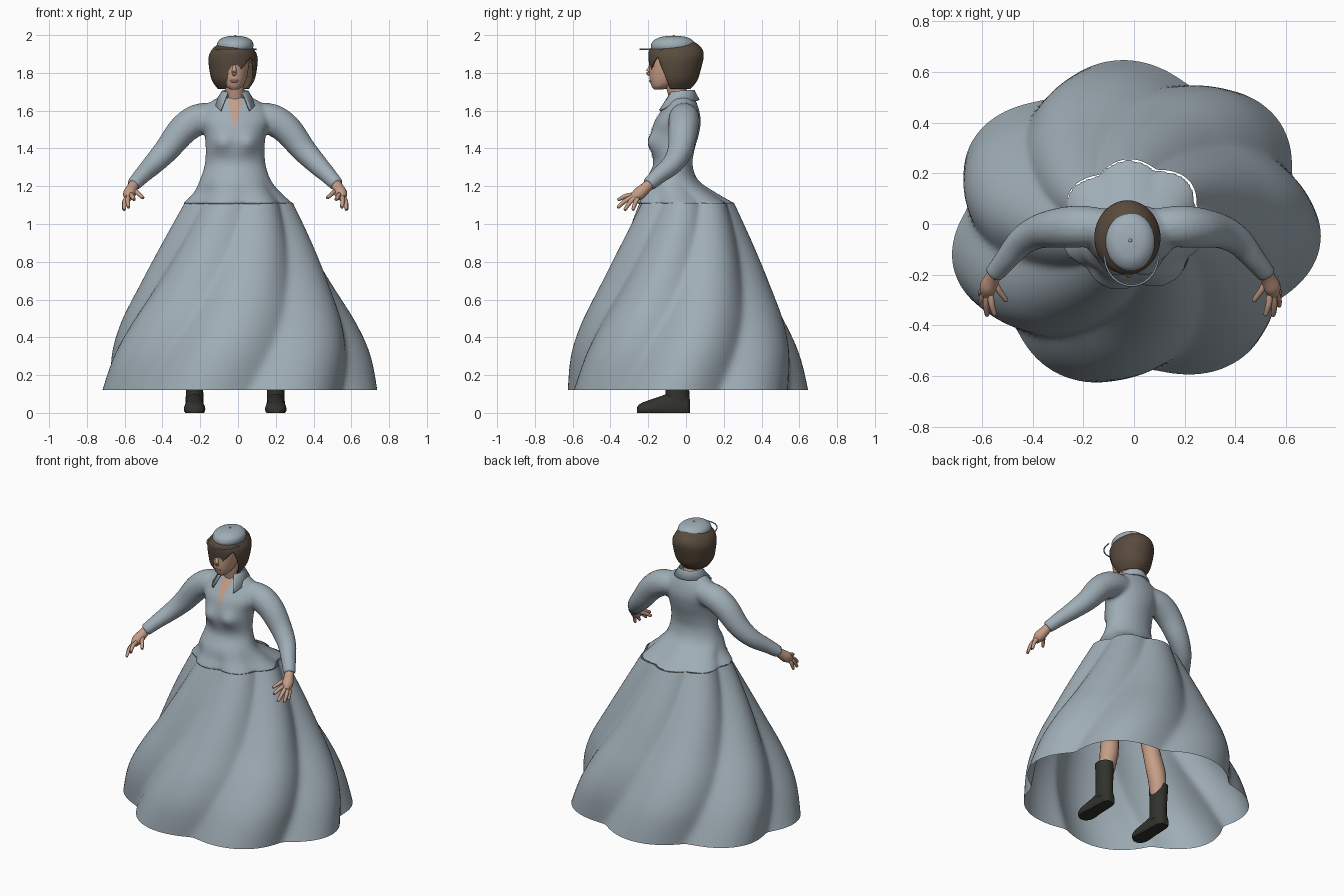
import bpy, bmesh, math
from mathutils import Vector

if "Cube" in bpy.data.objects:
    bpy.data.objects.remove(bpy.data.objects["Cube"])

CX = -0.015                      # centre line of the body
TWIST = math.tau / 7             # one full pleat from hem to waist


def material(name, r, g, b):
    m = bpy.data.materials.new(name)
    m.use_nodes = True
    m.diffuse_color = (r, g, b, 1)
    bsdf = m.node_tree.nodes["Principled BSDF"]
    bsdf.inputs["Base Color"].default_value = (r, g, b, 1)
    bsdf.inputs["Roughness"].default_value = 0.7
    return m


CLOTH = material("blue_grey_cloth", 0.35, 0.42, 0.47)
SKIN = material("skin", 0.56, 0.34, 0.24)
HAIR = material("brown_hair", 0.10, 0.07, 0.047)
LEATHER = material("dark_leather", 0.03, 0.032, 0.025)
LIPS = material("lips", 0.36, 0.15, 0.12)
EYES = material("dark_eyes", 0.05, 0.035, 0.03)


def spline(rows, k=5):
    """Smooth path through rows of any length."""
    p = [Vector(r) for r in rows]
    p = [p[0]] + p + [p[-1]]
    out = []
    for a, b, c, d in zip(p, p[1:], p[2:], p[3:]):
        for i in range(k):
            t = i / k
            out.append(0.5 * (2 * b + (c - a) * t + (2 * a - 5 * b + 4 * c - d) * t * t
                              + (3 * b - a - 3 * c + d) * t ** 3))
    return out + [p[-1]]


def skin_rows(name, rows, mat, closed=True, caps=(True, True)):
    """Bridge rows of points into a smooth mesh object."""
    bm = bmesh.new()
    vs = [[bm.verts.new(p) for p in row] for row in rows]
    n = len(vs[0])
    for lo, hi in zip(vs, vs[1:]):
        for j in range(n if closed else n - 1):
            k = (j + 1) % n
            bm.faces.new((lo[j], lo[k], hi[k], hi[j]))
    if caps[0]:
        bm.faces.new(vs[0][::-1])
    if caps[1]:
        bm.faces.new(vs[-1])
    bmesh.ops.recalc_face_normals(bm, faces=bm.faces)
    me = bpy.data.meshes.new(name)
    bm.to_mesh(me)
    bm.free()
    me.materials.append(mat)
    ob = bpy.data.objects.new(name, me)
    bpy.context.collection.objects.link(ob)
    pick([ob])
    bpy.ops.object.shade_smooth_by_angle(angle=math.radians(50))
    return ob


def pick(obs):
    bpy.ops.object.select_all(action='DESELECT')
    for o in obs:
        o.select_set(True)
    bpy.context.view_layer.objects.active = obs[0]


def join(name, obs):
    pick(obs)
    bpy.ops.object.join()
    obs[0].name = name
    return obs[0]


def loft(name, rows, mat, seg=32, caps=(True, True), k=5):
    """Stacked ovals: x, y, z, rx, ry and optionally pleat depth and twist."""
    rings = []
    for r in spline([tuple(r) + (0, 0) if len(r) == 5 else r for r in rows], k):
        ring = []
        for i in range(seg):
            a = math.tau * i / seg
            wave = math.sqrt(math.sin(3.5 * (a - math.radians(18.5) - r[6])) ** 2 + 0.012)
            f = 1 + r[5] * (min(wave, 1) - 1)
            ring.append((r[0] + r[3] * f * math.cos(a), r[1] + r[4] * f * math.sin(a), r[2]))
        rings.append(ring)
    return skin_rows(name, rings, mat, caps=caps)


def tube(name, pts, mat, seg=16, k=4):
    """Round limb through x, y, z, radius."""
    p = spline(pts, k)
    rings = []
    for i, q in enumerate(p):
        d = p[min(i + 1, len(p) - 1)].xyz - p[max(i - 1, 0)].xyz
        rot = d.to_track_quat('Z', 'Y')
        rings.append([q.xyz + rot @ Vector((q[3] * math.cos(math.tau * j / seg),
                                            q[3] * math.sin(math.tau * j / seg), 0))
                      for j in range(seg)])
    return skin_rows(name, rings, mat)


def ball(name, c, r, mat):
    rows = []
    for i in range(9):
        t = math.pi * (i + 0.2) / 8.4
        rows.append((c[0], c[1], c[2] - r[2] * math.cos(t), r[0] * math.sin(t), r[1] * math.sin(t)))
    return loft(name, rows, mat, 20, k=1)


# Pleated, twisted skirt
profile = [(1.11, .395), (.94, .515), (.68, .70), (.48, .85), (.31, .945), (.12, 1.0)]
loft("skirt", [(0, 0, z, .74 * s, .648 * s, .12, TWIST * (z - .12) / .99) for z, s in profile],
     CLOTH, 168, (False, False), 8)

# Bodice with flared peplum, fused with the sleeves
torso = loft("bodice", [
    (-.004, -.004, 1.105, .30, .27, .13, TWIST), (-.006, -.04, 1.165, .235, .20, .08, TWIST),
    (CX, -.075, 1.23, .19, .142, .02, TWIST), (CX, -.07, 1.31, .162, .105, 0, TWIST),
    (CX, -.068, 1.39, .156, .112, 0, TWIST), (CX, -.058, 1.47, .162, .125, 0, TWIST),
    (CX, -.045, 1.54, .185, .123, 0, TWIST), (CX, -.03, 1.60, .175, .10, 0, TWIST),
    (CX, -.022, 1.65, .125, .075, 0, TWIST), (CX, -.022, 1.68, .065, .058, 0, TWIST)], CLOTH, 84)
for v in torso.data.vertices:            # bust
    if v.co.y < -.05:
        for s in (-1, 1):
            d = ((v.co.x - CX - s * .075) / .055) ** 2 + ((v.co.z - 1.43) / .05) ** 2
            v.co.y -= .032 * math.exp(-d)
sleeves = [tube("sleeve", [
    (CX + s * .09, -.01, 1.57, .07), (CX + s * .19, -.01, 1.555, .083), (CX + s * .275, -.015, 1.50, .08),
    (CX + s * .36, -.03, 1.395, .068), (CX + s * .43, -.07, 1.32, .057), (CX + s * .49, -.14, 1.26, .046),
    (CX + s * .54, -.2, 1.207, .038)], CLOTH) for s in (-1, 1)]
bodice = join("bodice", [torso] + sleeves)
rm = bodice.modifiers.new("fuse", 'REMESH')
rm.mode, rm.voxel_size, rm.use_smooth_shade = 'VOXEL', .011, True
sm = bodice.modifiers.new("soften", 'SMOOTH')
sm.factor, sm.iterations = .5, 4


# Open neck and front placket laid onto the bodice
def plate(name, mat, rows, offset):
    pts = [[(l + (r - l) * i / 6, -.5, z) for i in range(7)] for z, l, r in spline(rows, 8)]
    ob = skin_rows(name, pts, mat, False, (False, False))
    w = ob.modifiers.new("lay", 'SHRINKWRAP')
    w.target, w.wrap_method, w.offset = bodice, 'PROJECT', offset
    w.use_project_y, w.use_positive_direction = True, True
    w.wrap_mode = 'ABOVE_SURFACE'


plate("open_neck", SKIN, [(1.505, CX - .002, CX + .002), (1.59, CX - .022, CX + .022),
                          (1.66, CX - .04, CX + .04)], .004)
plate("placket", CLOTH, [(1.35, CX - .036, CX), (1.43, CX - .036, CX), (1.51, CX - .036, CX)], .004)

# Turned-down collar
inner, mid, outer = [], [], []
for i in range(41):
    t = i / 20 - 1
    a = math.pi / 2 + t * math.radians(146)
    e = abs(t) ** 3
    for row, r, z in ((inner, .064, 1.665), (mid, .07, 1.703 - .012 * e),
                      (outer, .092 + .045 * e, 1.655 - .055 * e)):
        row.append((CX + r * math.cos(a), -.025 + r * math.sin(a), z))
collar = skin_rows("collar", [inner, mid, outer], CLOTH, False, (False, False))
so = collar.modifiers.new("thickness", 'SOLIDIFY')
so.thickness, so.offset = .012, 0

# Neck and head
tube("neck", [(CX, -.02, 1.58, .055), (CX, -.035, 1.66, .053), (CX - .003, -.055, 1.73, .05),
              (CX - .005, -.07, 1.80, .05)], SKIN, 24)
HX = -.02
loft("head", [(HX, -.145, 1.713, .022, .025), (HX, -.13, 1.73, .045, .052), (HX, -.11, 1.765, .063, .082),
              (HX, -.097, 1.82, .075, .098), (HX, -.09, 1.875, .08, .10), (HX, -.085, 1.92, .065, .085),
              (HX, -.08, 1.95, .03, .04)], SKIN)
tube("nose", [(HX, -.183, 1.85, .007), (HX, -.192, 1.825, .010), (HX, -.198, 1.803, .014),
              (HX, -.190, 1.79, .009)], SKIN)
ball("lips", (HX, -.183, 1.757), (.024, .012, .009), LIPS)
for s, side in ((1, "left"), (-1, "right")):
    ball(side + "_eye", (HX + s * .032, -.178, 1.836), (.014, .008, .006), EYES)
    tube(side + "_eyebrow", [(HX + s * .014, -.188, 1.855, .003), (HX + s * .034, -.182, 1.861, .004),
                             (HX + s * .055, -.164, 1.854, .002)], HAIR, 8)

# Bobbed hair, open over the face below a slanted fringe
hair = loft("hair", [
    (-.025, -.062, 1.715, .082, .086), (-.026, -.06, 1.76, .112, .12), (-.026, -.056, 1.82, .126, .135),
    (-.026, -.053, 1.88, .13, .146), (-.026, -.053, 1.92, .114, .142), (-.022, -.05, 1.952, .085, .112),
    (-.02, -.045, 1.975, .05, .07)], HAIR, 48, (False, True))
bm = bmesh.new()
bm.from_mesh(hair.data)
cuts = [(Vector((-.055, 0, 1.73)), Vector((1, 0, -.82))),
        (Vector((0, -.095, 1.74)), Vector((0, -1, -.38)))]
for co, no in cuts:
    bmesh.ops.bisect_plane(bm, geom=bm.verts[:] + bm.edges[:] + bm.faces[:], plane_co=co, plane_no=no)
gap = [f for f in bm.faces if all((f.calc_center_median() - co).dot(no) > 0 for co, no in cuts)]
bmesh.ops.delete(bm, geom=gap, context='FACES')
bm.to_mesh(hair.data)
bm.free()
so = hair.modifiers.new("thickness", 'SOLIDIFY')
so.thickness = .008

# Cap, button and thin visor rim
loft("cap", [(-.015, -.072, 1.925, .092, .112), (-.015, -.07, 1.945, .097, .116), (-.015, -.068, 1.968, .09, .107),
             (-.015, -.066, 1.988, .062, .075), (-.015, -.065, 1.996, .02, .025)], CLOTH)
ball("cap_button", (-.015, -.065, 1.996), (.007, .007, .004), CLOTH)
arc = [math.pi + math.pi * i / 16 for i in range(17)]
tube("visor_rim", [(-.01 + .106 * math.cos(a), -.125 + .118 * math.sin(a), 1.925, .004) for a in arc],
     CLOTH, 8, 2)

# Hands, legs and boots
fingers = [((.575, -.255, 1.14), (.59, -.28, 1.078)), ((.575, -.272, 1.14), (.588, -.322, 1.078)),
           ((.565, -.283, 1.145), (.565, -.358, 1.09)), ((.55, -.28, 1.155), (.535, -.356, 1.13)),
           ((.54, -.22, 1.18), (.49, -.30, 1.14))]
for s, side in ((1, "left"), (-1, "right")):
    parts = [tube("palm", [(CX + s * .53, -.185, 1.22, .027), (CX + s * .545, -.215, 1.19, .03),
                           (CX + s * .56, -.25, 1.16, .034), (CX + s * .567, -.282, 1.137, .02)], SKIN)]
    for a, b in fingers:
        a, b = Vector(a), Vector(b)
        path = [(a, .013), ((a + b) / 2 + Vector((.004, 0, .006)), .012), (b, .009), (b + (b - a) * .06, .003)]
        parts.append(tube("finger", [(CX + s * p.x, p.y, p.z, r) for p, r in path], SKIN, 10))
    join(side + "_hand", parts)

    tube(side + "_leg", [(CX + s * .21, -.04, .2, .042), (CX + s * .19, -.03, .36, .058),
                         (CX + s * .16, -.05, .55, .055), (CX + s * .12, -.045, .82, .078),
                         (CX + s * .095, -.04, 1.09, .09)], SKIN, 24)
    fx = CX + s * .215
    shaft = loft("shaft", [(fx, -.045, .05, .048, .064), (fx, -.045, .13, .046, .062),
                           (fx, -.042, .21, .052, .06), (fx, -.04, .29, .057, .062)], LEATHER)
    foot = []
    for y, w, h in spline([(.022, .025, .07), (0, .042, .10), (-.06, .047, .115), (-.13, .05, .09),
                           (-.20, .057, .066), (-.24, .045, .05), (-.26, .018, .03)], 4):
        ring = []
        for j in range(24):
            c, d = math.cos(math.tau * j / 24), math.sin(math.tau * j / 24)
            ring.append((fx + w * c, y, h * max(0, .3 + .7 * d)))
        foot.append(ring)
    join(side + "_boot", [shaft, skin_rows("foot", foot, LEATHER)])
